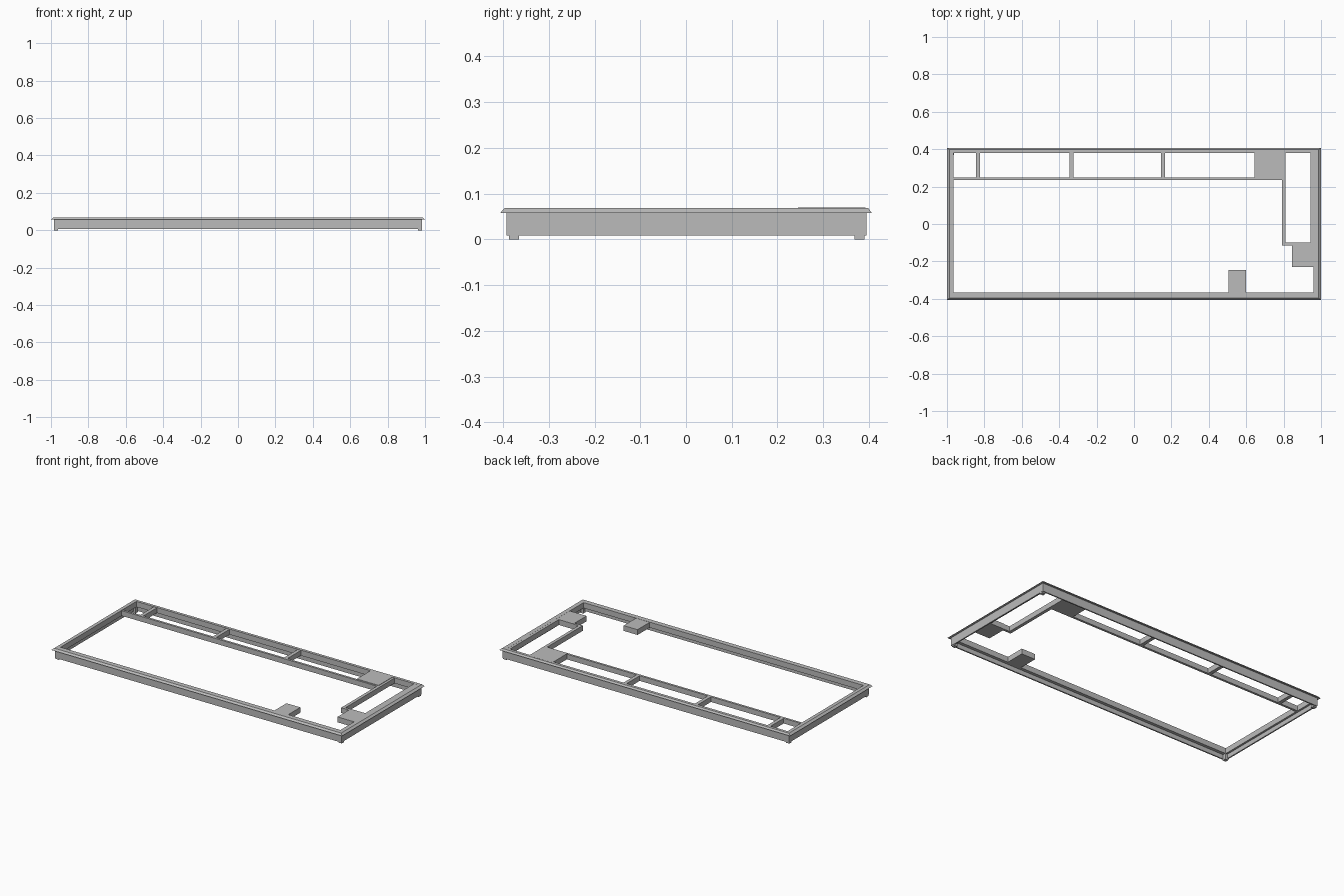
import bpy
import bmesh

old = bpy.data.objects.get("Cube")
if old:
    bpy.data.objects.remove(old, do_unlink=True)

grey = bpy.data.materials.new("plain_grey")
grey.use_nodes = True
grey.diffuse_color = (0.5, 0.5, 0.5, 1)
grey.node_tree.nodes["Principled BSDF"].inputs["Base Color"].default_value = grey.diffuse_color

TOP, BAR_TOP, UNDER, SKIRT = 0.069, 0.067, 0.035, 0.008


def finish(name, bm):
    bmesh.ops.recalc_face_normals(bm, faces=bm.faces)
    mesh = bpy.data.meshes.new(name)
    bm.to_mesh(mesh)
    bm.free()
    mesh.materials.append(grey)
    obj = bpy.data.objects.new(name, mesh)
    bpy.context.collection.objects.link(obj)


def box(name, x0, x1, y0, y1, z0=UNDER, z1=BAR_TOP):
    bm = bmesh.new()
    bmesh.ops.create_cube(bm, size=1)
    for v in bm.verts:
        v.co = (x1 if v.co.x > 0 else x0, y1 if v.co.y > 0 else y0, z1 if v.co.z > 0 else z0)
    finish(name, bm)


def frame(name, rings):
    """Join rectangular loops (x0, x1, y0, y1, z) into one closed ring."""
    bm = bmesh.new()
    loops = [[bm.verts.new((x, y, z)) for x, y in ((x0, y0), (x1, y0), (x1, y1), (x0, y1))]
             for x0, x1, y0, y1, z in rings]
    for a, b in zip(loops, loops[1:] + loops[:1]):
        for i in range(4):
            j = (i + 1) % 4
            bm.faces.new((a[i], a[j], b[j], b[i]))
    finish(name, bm)


# Outer frame: sloped lip, hanging skirt, and a shallower inner ledge
body = (-0.985, 0.985, -0.392, 0.395)
skirt_inner = (-0.977, 0.977, -0.384, 0.387)
opening = (-0.965, 0.96, -0.365, 0.38)
frame("outer_frame", [
    (-0.987, 0.987, -0.396, 0.398, TOP),
    (-1, 1, -0.406, 0.406, 0.058),
    (*body, 0.058), (*body, SKIRT),
    (*skirt_inner, SKIRT), (*skirt_inner, UNDER),
    (*opening, UNDER), (*opening, TOP),
])

# Corner feet
for side, x in (("right", -0.973), ("left", 0.973)):
    for end, y in (("front", -0.376), ("back", 0.379)):
        box(f"{end}_{side}_foot", x - 0.011, x + 0.011, y - 0.011, y + 0.011, 0, UNDER)

# Long rear rail and its cross bars
box("rear_rail", -0.97, 0.81, 0.235, 0.249)
for i, x in enumerate((-0.835, -0.335, 0.155)):
    box(f"cross_bar_{i + 1}", x - 0.011, x + 0.011, 0.245, 0.385)

# Side bay: long rail, thicker outer wall, corner panel
box("side_rail", 0.79, 0.81, -0.115, 0.385)
box("side_wall", 0.945, 0.97, -0.105, 0.385, UNDER, TOP - 0.0005)
box("rear_panel", 0.645, 0.795, 0.245, 0.392, UNDER, TOP + 0.0005)
box("side_platform", 0.845, 0.97, -0.23, -0.1, UNDER, TOP - 0.0005)
box("side_rail_return", 0.8, 0.85, -0.115, -0.1)
box("front_platform", 0.505, 0.6, -0.37, -0.245, UNDER, TOP - 0.001)
